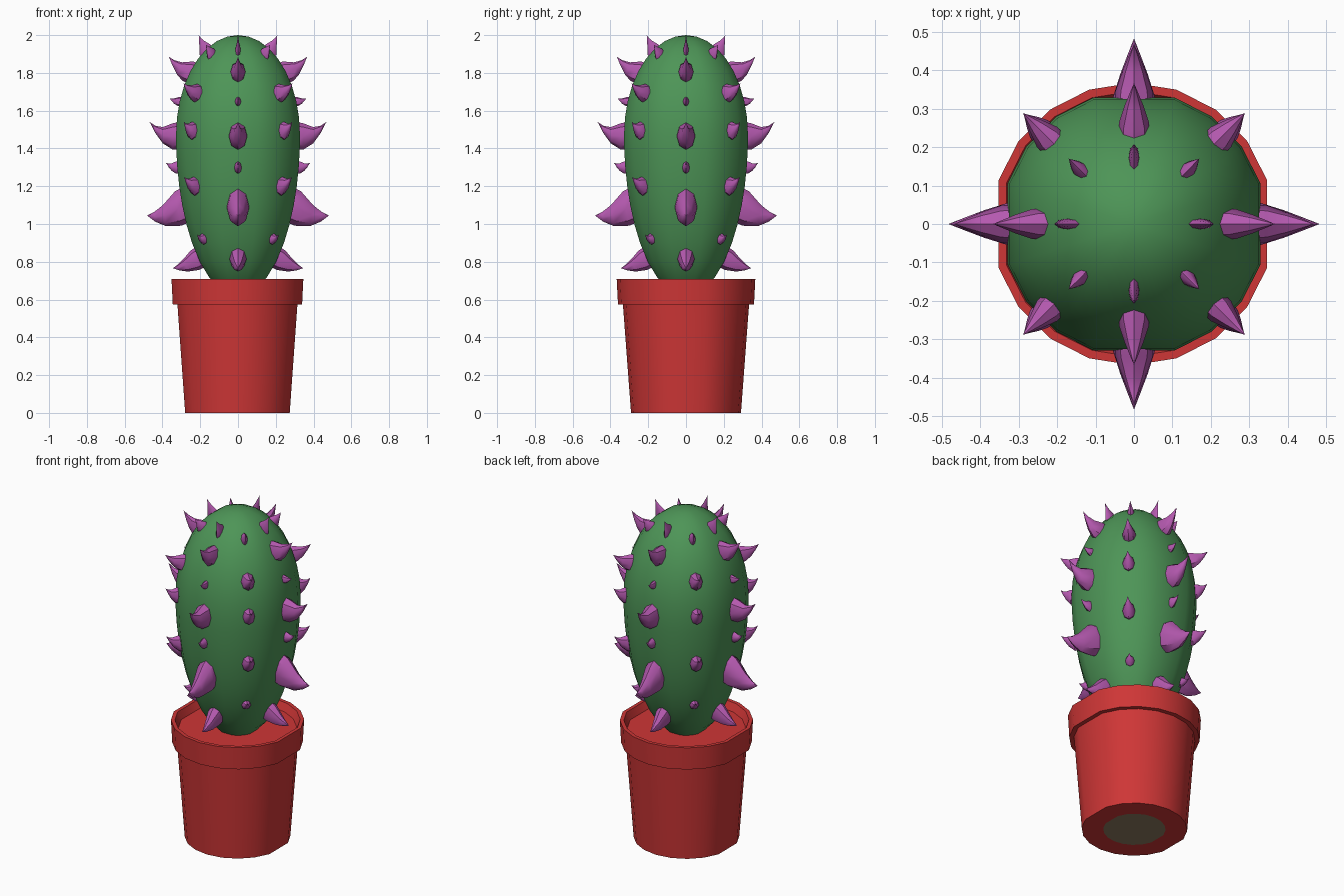
import bpy, bmesh, math
from mathutils import Vector

if "Cube" in bpy.data.objects:
    bpy.data.objects.remove(bpy.data.objects["Cube"])


def material(name, rgb):
    m = bpy.data.materials.new(name)
    m.diffuse_color = (*rgb, 1)
    m.use_nodes = True
    m.node_tree.nodes["Principled BSDF"].inputs["Base Color"].default_value = m.diffuse_color
    return m


RED = material("pot red", (0.62, 0.037, 0.037))
GREEN = material("cactus green", (0.075, 0.30, 0.095))
PURPLE = material("spike purple", (0.46, 0.10, 0.43))
BROWN = material("base brown", (0.27, 0.20, 0.12))


def finish(bm, name, mats, angle):
    bmesh.ops.recalc_face_normals(bm, faces=bm.faces)
    me = bpy.data.meshes.new(name)
    bm.to_mesh(me)
    bm.free()
    ob = bpy.data.objects.new(name, me)
    bpy.context.collection.objects.link(ob)
    for m in mats:
        me.materials.append(m)
    bpy.ops.object.select_all(action='DESELECT')
    ob.select_set(True)
    bpy.context.view_layer.objects.active = ob
    bpy.ops.object.shade_smooth_by_angle(angle=math.radians(angle))
    return ob


def skin(bm, rings):
    """Bridge rings of vertices; a ring with one vertex is a pole."""
    for a, b in zip(rings, rings[1:]):
        n = max(len(a), len(b))
        for i in range(n):
            j = (i + 1) % n
            if len(a) == 1:
                bm.faces.new((a[0], b[i], b[j]))
            elif len(b) == 1:
                bm.faces.new((a[i], a[j], b[0]))
            else:
                bm.faces.new((a[i], a[j], b[j], b[i]))


def lathe(bm, profile, degrees, dx=0):
    rings = []
    for r, z in profile:
        if r == 0:
            rings.append([bm.verts.new((dx, 0, z))])
        else:
            rings.append([bm.verts.new((dx + r * math.cos(math.radians(d)),
                                        r * math.sin(math.radians(d)), z)) for d in degrees])
    skin(bm, rings)


# Pot: tapered wall with a rim, shallow floor inside, plate underneath
bm = bmesh.new()
lathe(bm, [(0, 0), (0.172, 0), (0.291, 0), (0.334, 0.575), (0.36, 0.575), (0.367, 0.71),
           (0.345, 0.71), (0.325, 0.665), (0, 0.665)],
      [d for d in range(0, 360, 18) if d % 180], -0.003)
for f in bm.faces:
    c = f.calc_center_median()
    if c.z < 0.001 and c.xy.length < 0.165:
        f.material_index = 1
finish(bm, "pot", [RED, BROWN], 35)

# Cactus body: egg shape, widest at z = 1.47
MID, UP, DOWN, W = 1.47, 0.53, 0.85, 0.345


def body_r(z):
    t = (z - MID) / (UP if z > MID else DOWN)
    return W * math.sqrt(max(0, 1 - t * t))


zs = [0.66, 0.72, 0.80, 0.90, 1.0, 1.1, 1.2, 1.3, 1.4, 1.47]
zs += [MID + UP * math.sin(math.radians(a)) for a in range(10, 90, 10)]
bm = bmesh.new()
lathe(bm, [(0, 0.66)] + [(body_r(z), z) for z in zs] + [(0, 2.0)],
      [d for d in range(0, 360, 18) if d % 90])
finish(bm, "cactus_body", [GREEN], 40)


# Spikes: curved horns repeated four times around the body
def horn(bm, turn, z0, half_h, half_w, tip, bend, flat):
    d = math.radians(turn)
    out, side, up = Vector((math.cos(d), math.sin(d), 0)), Vector((-math.sin(d), math.cos(d), 0)), Vector((0, 0, 1))
    e = 0.01
    slope = (body_r(z0 + e) - body_r(z0 - e)) / (2 * e)
    tangent = (out * slope + up).normalized()
    normal = (out - up * slope).normalized()
    base = out * body_r(z0) * flat + up * z0
    end = out * tip[0] + up * tip[1]
    rings = []
    for t, s in ((-0.12, 1.0), (0.12, 0.97), (0.5, 0.6), (0.78, 0.27)):
        if t < 0:
            c = base - normal * 0.03
        else:
            c = base.lerp(end, t) + up * bend * 4 * t * (1 - t)
        axis = tangent.lerp(up, max(0, t) * 0.5).normalized()
        rings.append([bm.verts.new(c + axis * half_h * s * math.cos(a) + side * half_w * s * math.sin(a))
                      for a in (i * math.pi / 4 for i in range(8))])
    bm.faces.new(rings[0])
    rings.append([bm.verts.new(end)])
    skin(bm, rings)


# name, first angle, base height, half height, half width, tip (radius, z), bend
ROWS = [
    ("crown_spikes", 0, 1.92, 0.04, 0.014, (0.208, 1.998), -0.010),
    ("upper_spikes", 0, 1.81, 0.06, 0.040, (0.366, 1.885), -0.025),
    ("upper_small_spikes", 0, 1.65, 0.025, 0.016, (0.362, 1.665), -0.006),
    ("middle_spikes", 0, 1.47, 0.072, 0.050, (0.468, 1.54), -0.035),
    ("middle_small_spikes", 0, 1.30, 0.033, 0.020, (0.382, 1.325), -0.012),
    ("lower_spikes", 0, 1.10, 0.095, 0.060, (0.482, 1.045), -0.028),
    ("bottom_spikes", 0, 0.82, 0.058, 0.045, (0.345, 0.766), -0.012),
    ("diagonal_crown_spikes", 45, 1.90, 0.035, 0.018, (0.24, 1.95), -0.006),
    ("diagonal_upper_spikes", 45, 1.695, 0.050, 0.038, (0.408, 1.745), -0.015),
    ("diagonal_middle_spikes", 45, 1.495, 0.048, 0.034, (0.405, 1.54), -0.015),
    ("diagonal_lower_spikes", 45, 1.20, 0.050, 0.036, (0.403, 1.25), -0.015),
    ("diagonal_bottom_spikes", 45, 0.92, 0.030, 0.026, (0.305, 0.945), -0.010),
]
for name, start, z0, hh, hw, tip, bend in ROWS:
    bm = bmesh.new()
    for k in range(4):
        horn(bm, start + 90 * k, z0, hh, hw, tip, bend, 0.988 if start else 0.951)
    finish(bm, name, [PURPLE], 40)
